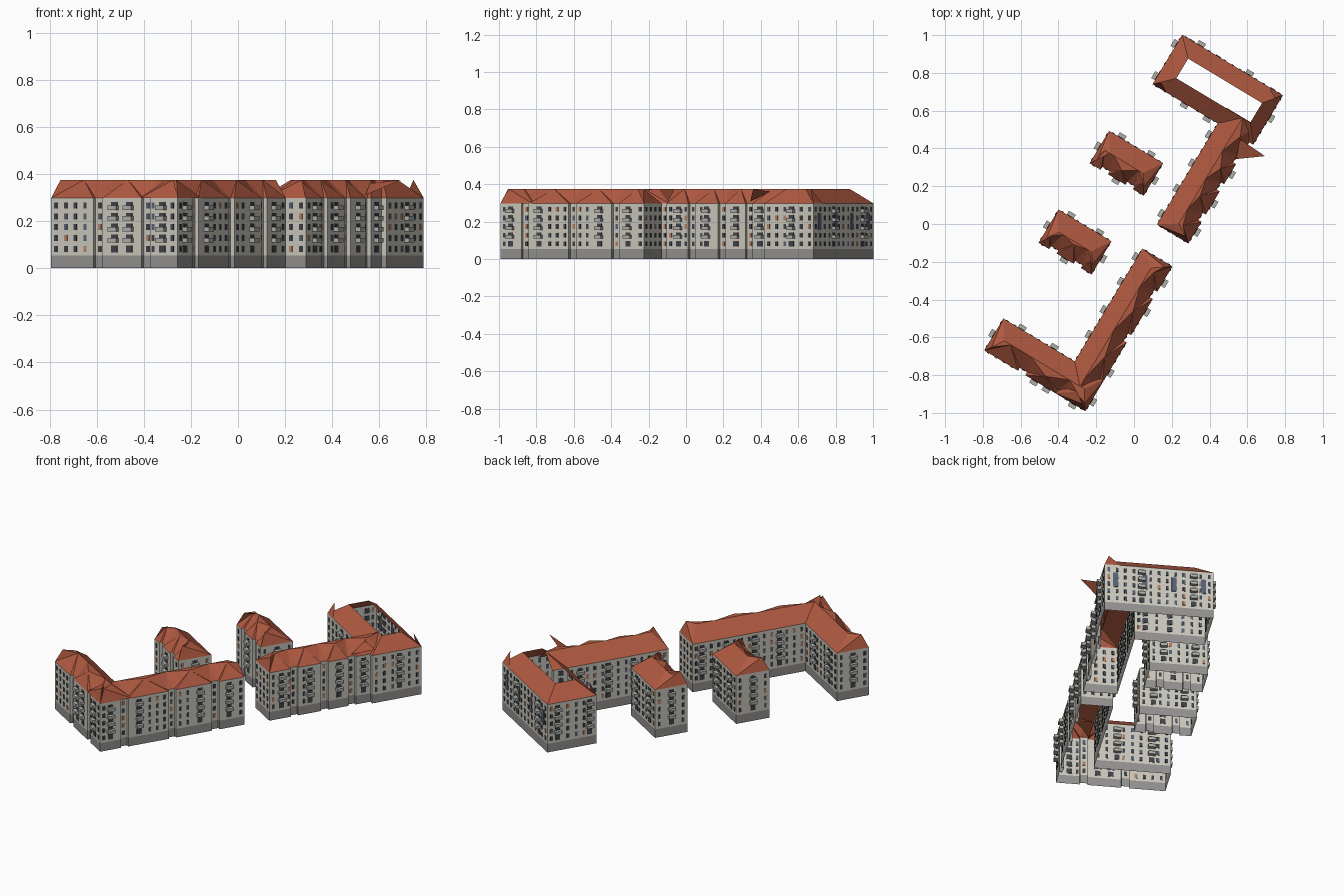
import bpy, math, random
from mathutils import Vector

if "Cube" in bpy.data.objects:
    bpy.data.objects.remove(bpy.data.objects["Cube"])
random.seed(4)

TURN = math.radians(-31)          # the whole estate is turned on the plan
BASE, EAVE, RIDGE = 0.053, 0.298, 0.375
RW, RD = 0.045, 0.018             # stairwell recess width and depth
FLOORS = [0.082 + 0.046 * i for i in range(5)]


def material(name, col):
    m = bpy.data.materials.new(name)
    m.diffuse_color = (*col, 1)
    m.use_nodes = True
    m.node_tree.nodes["Principled BSDF"].inputs["Base Color"].default_value = m.diffuse_color
    return m


PLASTER = material("pale plaster", (0.60, 0.575, 0.51))
PLINTH = material("grey plinth", (0.29, 0.285, 0.275))
TILE = material("red roof tile", (0.43, 0.10, 0.052))
DARK = material("dark window", (0.05, 0.055, 0.065))
BLUE = material("blue glass", (0.09, 0.125, 0.18))
CURTAIN = material("orange curtain", (0.46, 0.21, 0.12))
BALCONY = material("balcony grey", (0.42, 0.43, 0.40))


class Part:
    """Collects faces with materials, then makes one object."""
    def __init__(self, name, mats):
        self.name, self.mats, self.v, self.f, self.m = name, mats, [], [], []

    def face(self, pts, mat=0):
        n = len(self.v)
        self.v += [tuple(p) for p in pts]
        self.f.append(tuple(range(n, n + len(pts))))
        self.m.append(mat)

    def box(self, c, d, n, w, depth, h, mat=0):
        x, y, z = d * w / 2, n * depth / 2, Vector((0, 0, h / 2))
        p = [c + x * i + y * j + z * k for k in (-1, 1) for j in (-1, 1) for i in (-1, 1)]
        for q in ((0, 1, 5, 4), (2, 6, 7, 3), (0, 4, 6, 2), (1, 3, 7, 5), (0, 2, 3, 1), (4, 5, 7, 6)):
            self.face([p[i] for i in q], mat)

    def build(self):
        me = bpy.data.meshes.new(self.name)
        me.from_pydata(self.v, [], self.f)
        for m in self.mats:
            me.materials.append(m)
        me.polygons.foreach_set("material_index", self.m)
        ob = bpy.data.objects.new(self.name, me)
        ob.rotation_euler.z = TURN
        bpy.context.collection.objects.link(ob)


def frame(p0, p1):
    a, b = Vector((*p0, 0)), Vector((*p1, 0))
    d = (b - a).normalized()
    return a, d, Vector((d.y, -d.x, 0)), (b - a).length


def building(name, edges):
    """edges: (start corner, recess fractions, balcony fractions, style), counter-clockwise."""
    walls = Part(name + "_walls", [PLASTER, PLINTH])
    wins = Part(name + "_windows", [DARK, BLUE, CURTAIN])
    bals = Part(name + "_balconies", [BALCONY])
    for i, (p0, rec, bal, style) in enumerate(edges):
        o, d, n, L = frame(p0, edges[(i + 1) % len(edges)][0])
        # wall line with stepped recesses
        line = [o]
        for r in rec:
            s0, s1 = r * L - RW / 2, r * L + RW / 2
            line += [o + d * s0, o + d * s0 - n * RD, o + d * s1 - n * RD, o + d * s1]
        line.append(o + d * L)
        for a, b in zip(line, line[1:]):
            for z0, z1, m in ((0, BASE, 1), (BASE, EAVE, 0)):
                up0, up1 = Vector((0, 0, z0)), Vector((0, 0, z1))
                walls.face([a + up0, b + up0, b + up1, a + up1], m)
        if L < 0.05:
            continue
        # window columns, evenly spaced and clear of balconies and recesses
        cols = max(2, round(L / 0.048))
        spots = [((k + 0.5) * L / cols, 0) for k in range(cols)]
        spots = [s for s in spots if all(abs(s[0] - r * L) > 0.036 for r in rec)
                 and all(abs(s[0] - b * L) > 0.03 for b in bal)]
        spots += [(r * L, -RD) for r in rec]
        for s, off in spots:
            for z in FLOORS:
                mat = random.choices((0, 1, 2), (8, 2, 1.2))[0]
                wins.box(o + d * s + n * off + Vector((0, 0, z)), d, n, 0.015, 0.006, 0.025, mat)
        # balconies with doors
        for b in bal:
            for k, z in enumerate(FLOORS):
                c = o + d * (b * L) + Vector((0, 0, z))
                wins.box(c, d, n, 0.03, 0.006, 0.03, 0)
                if k:
                    bals.box(c + n * 0.011 - Vector((0, 0, 0.009)), d, n, 0.042, 0.024, 0.019)
        # tall stair glazing
        if style == "tall":
            for k in range(4):
                c = o + d * (L * (0.1 + 0.27 * k)) + Vector((0, 0, 0.2))
                wins.box(c, d, n, 0.028, 0.008, 0.09, 1)
    for p in (walls, wins, bals):
        p.build()


def wing_roof(name, p0, p1, width, rec=(), closed=True):
    """Hipped roof; the p0-p1 eave is folded into facets round the recesses (distances)."""
    o, d, n, L = frame(p0, p1)
    R = Part(name, [TILE])
    h = width / 2

    def P(s, t, z=EAVE):
        return o + d * s - n * t + Vector((0, 0, z))

    def T(s, t):
        return P(s, t, RIDGE)
    e = 0.065
    end = L - e if closed else L
    m0, m1 = T(e, h), T(end, h)
    # plain slope on the far side
    R.face([P(L, width), P(0, width), m0, m1])
    # folded slope: one peak per bay, a valley per recess
    starts = [0] + [r + RW / 2 for r in rec]
    stops = [r - RW / 2 for r in rec] + [L]
    peaks = [T((a + b) / 2, random.uniform(0.045, h)) for a, b in zip(starts, stops)]
    mids = [m0] + [T(r, h) for r in rec] + [m1]
    for i, (a, b) in enumerate(zip(starts, stops)):
        R.face([P(a, 0), P(b, 0), peaks[i]])
        R.face([peaks[i], mids[i + 1], mids[i]])
    for i, r in enumerate(rec):
        a, b, m = r - RW / 2, r + RW / 2, mids[i + 1]
        R.face([P(a, 0), P(a, RD), peaks[i]])
        R.face([P(a, RD), m, peaks[i]])
        R.face([P(a, RD), P(b, RD), m])
        R.face([P(b, RD), peaks[i + 1], m])
        R.face([P(b, RD), P(b, 0), peaks[i + 1]])
    # steep corner peaks at the hipped ends
    ends = [(0, 1, m0, peaks[0])] + ([(L, -1, m1, peaks[-1])] if closed else [])
    for s, sg, m, pk in ends:
        K = T(s + sg * 0.025, 0.035)
        R.face([P(s, width), P(s, 0), K])
        R.face([P(s, width), K, m])
        R.face([P(s, 0), pk, K])
        R.face([K, pk, m])
    if not closed:
        R.face([P(L, 0), m1, peaks[-1]])
    R.build()


# L-shaped block
building("corner_block", [
    ((-0.335, -0.982), (0.37, 0.75), (0.5, 0.62, 0.88), ""),
    ((0.29, -0.982), (0.17, 0.5, 0.8), (0.07, 0.27, 0.69, 0.89), ""),
    ((0.29, -0.088), (), (), ""),
    ((0.105, -0.088), (), (0.08, 0.3, 0.55, 0.77), ""),
    ((0.105, -0.785), (), (0.3, 0.75), ""),
    ((-0.335, -0.785), (), (0.5,), "")])
wing_roof("corner_block_long_roof", (0.29, -0.982), (0.29, -0.088), 0.185,
          [0.894 * f for f in (0.17, 0.5, 0.8)])
wing_roof("corner_block_short_roof", (-0.335, -0.982), (0.29, -0.982), 0.197,
          [0.625 * f for f in (0.37, 0.75)])

# T-shaped block with the wide head
building("head_block", [
    ((-0.297, 0.685), (), (0.5, 0.85), ""),
    ((0.105, 0.685), (), (0.12, 0.4, 0.65, 0.9), ""),
    ((0.105, 0.06), (), (), ""),
    ((0.30, 0.06), (0.25, 0.55, 0.82), (0.12, 0.4, 0.69, 0.93), ""),
    ((0.30, 0.685), (), (), ""),
    ((0.325, 0.685), (), (0.55,), ""),
    ((0.325, 0.99), (), (0.34, 0.82), "tall"),
    ((-0.297, 0.99), (), (0.2, 0.85), "")])
wing_roof("head_block_long_roof", (0.30, 0.06), (0.30, 0.78), 0.195,
          [0.625 * f for f in (0.25, 0.55, 0.82)], closed=False)

# ring roof, open in the middle
ring = Part("head_block_ring_roof", [TILE])
x0, y0, x1, y1, k = -0.297, 0.685, 0.325, 0.99, 0.092
outer = [(x0, y0), (x1, y0), (x1, y1), (x0, y1)]
inner = [(x0 + k, y0 + k), (x1 - k * 0.8, y0 + k), (x1 - k * 0.8, y1 - k), (x0 + k, y1 - k)]
for i in range(4):
    j = (i + 1) % 4
    ring.face([(*outer[i], EAVE), (*outer[j], EAVE), (*inner[j], RIDGE), (*inner[i], RIDGE)])
# stray tilted facets at the junction and corners
ring.face([(0.249, 0.675, 0.36), (0.286, 0.573, 0.31), (0.409, 0.665, RIDGE)])
ring.face([(x1, y1, EAVE), (x1 - 0.09, y1, EAVE), (x1 - 0.03, y1 - 0.035, RIDGE)])
ring.face([(x0, y0, EAVE), (x0 + 0.09, y0, EAVE), (x0 + 0.035, y0 + 0.03, RIDGE)])
ring.build()

# two small free-standing blocks
for name, (ax, ay, bx, by) in (("small_block_north", (-0.367, 0.155, -0.033, 0.355)),
                               ("small_block_south", (-0.382, -0.345, -0.055, -0.14))):
    building(name, [
        ((ax, ay), (0.27, 0.73), (0.5,), ""),
        ((bx, ay), (), (0.5,), ""),
        ((bx, by), (), (0.24, 0.78), ""),
        ((ax, by), (), (0.5,), "")])
    wing_roof(name + "_roof", (ax, ay), (bx, ay), by - ay,
              [(bx - ax) * f for f in (0.27, 0.73)])
